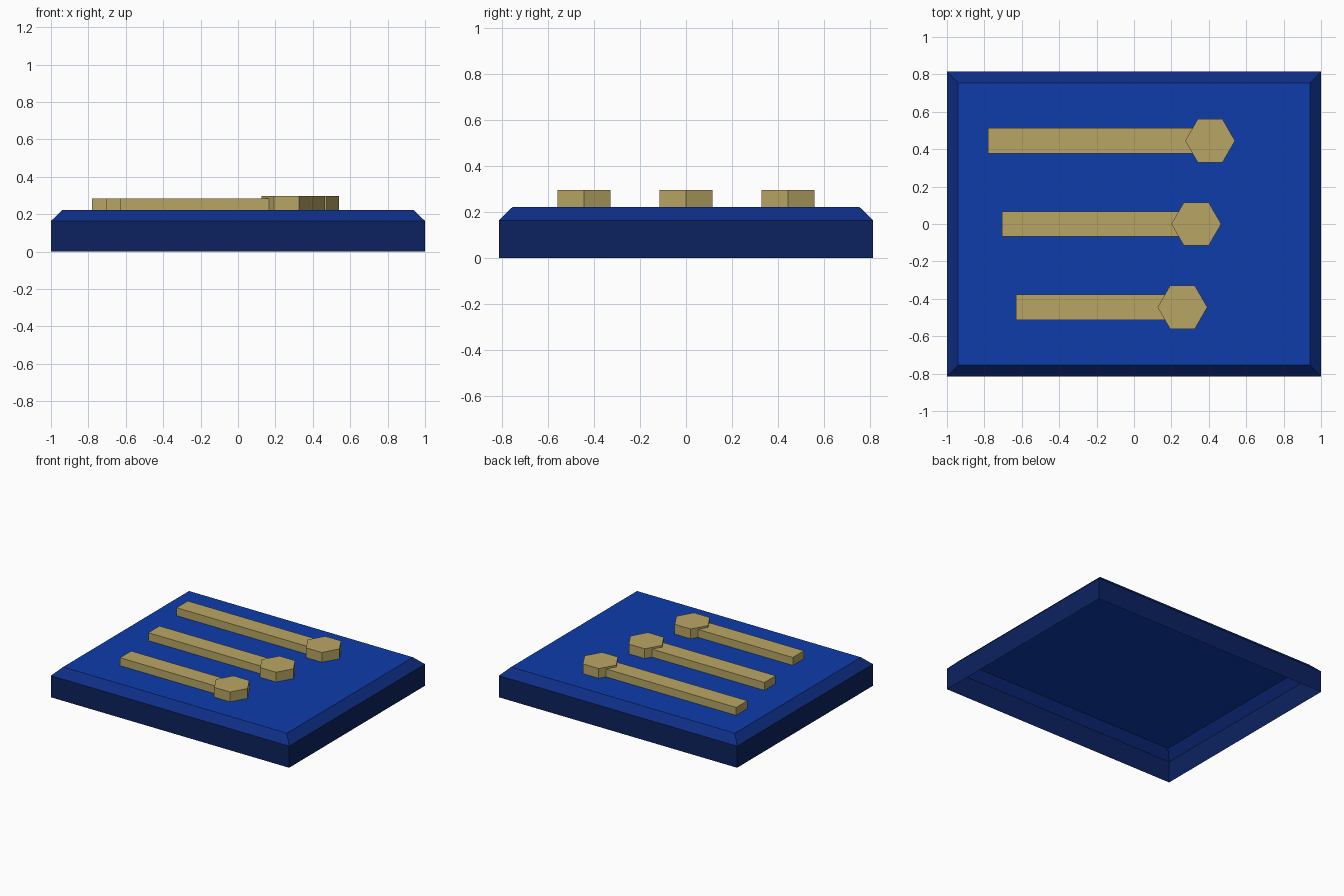
import bpy, bmesh, math

if "Cube" in bpy.data.objects:
    bpy.data.objects.remove(bpy.data.objects["Cube"])


def material(name, rgb):
    # sRGB 0-255 to linear viewport colour
    m = bpy.data.materials.new(name)
    lin = [((c / 255 + 0.055) / 1.055) ** 2.4 if c > 10 else c / 255 / 12.92 for c in rgb]
    m.diffuse_color = (*lin, 1)
    m.use_nodes = True
    m.node_tree.nodes["Principled BSDF"].inputs["Base Color"].default_value = m.diffuse_color
    return m


BLUE = material("bright blue", (13, 60, 170))
MID = material("mid blue", (14, 46, 134))
NAVY = material("navy blue", (12, 34, 95))
GOLD = material("dull gold", (185, 166, 101))


def rect(x0, x1, y0, y1):
    return [(x0, y0), (x1, y0), (x1, y1), (x0, y1)]


def stacked(name, layers, mats):
    """Skin stacked (outline, z) layers, cap the top and leave the underside open.
    mats holds one material per band, then one for the cap."""
    bm = bmesh.new()
    rings = [[bm.verts.new((x, y, z)) for x, y in outline] for outline, z in layers]
    slots = list(dict.fromkeys(mats))
    n = len(rings[0])
    for band, (low, high) in enumerate(zip(rings, rings[1:])):
        for i in range(n):
            j = (i + 1) % n
            f = bm.faces.new((low[i], low[j], high[j], high[i]))
            f.material_index = slots.index(mats[band])
    bm.faces.new(rings[-1]).material_index = slots.index(mats[-1])
    me = bpy.data.meshes.new(name)
    bm.to_mesh(me)
    bm.free()
    for m in slots:
        me.materials.append(m)
    ob = bpy.data.objects.new(name, me)
    bpy.context.collection.objects.link(ob)
    return ob


# Hollow base tray with bevelled rim
HX, HY, BEVEL = 1.0, 0.815, 0.06
WALL, TOP = 0.164, 0.223
outer = rect(-HX, HX, -HY, HY)
inner = rect(-HX + BEVEL, HX - BEVEL, -HY + BEVEL, HY - BEVEL)
stacked("base", [(outer, 0), (outer, WALL), (inner, TOP)], [NAVY, MID, BLUE])

# Three slider bars with hexagonal knobs, longest at the back
for i, label in enumerate(("front", "middle", "back")):
    y = (i - 1) * 0.445
    x0, x1 = -0.632 - 0.074 * i, 0.259 + 0.074 * i
    bar = rect(x0, x1, y - 0.067, y + 0.067)
    stacked(label + "_bar", [(bar, TOP), (bar, 0.283)], [GOLD, GOLD])
    knob = [(x1 + 0.133 * math.cos(k * math.pi / 3), y + 0.133 * math.sin(k * math.pi / 3))
            for k in range(6)]
    stacked(label + "_knob", [(knob, TOP), (knob, 0.297)], [GOLD, GOLD])
